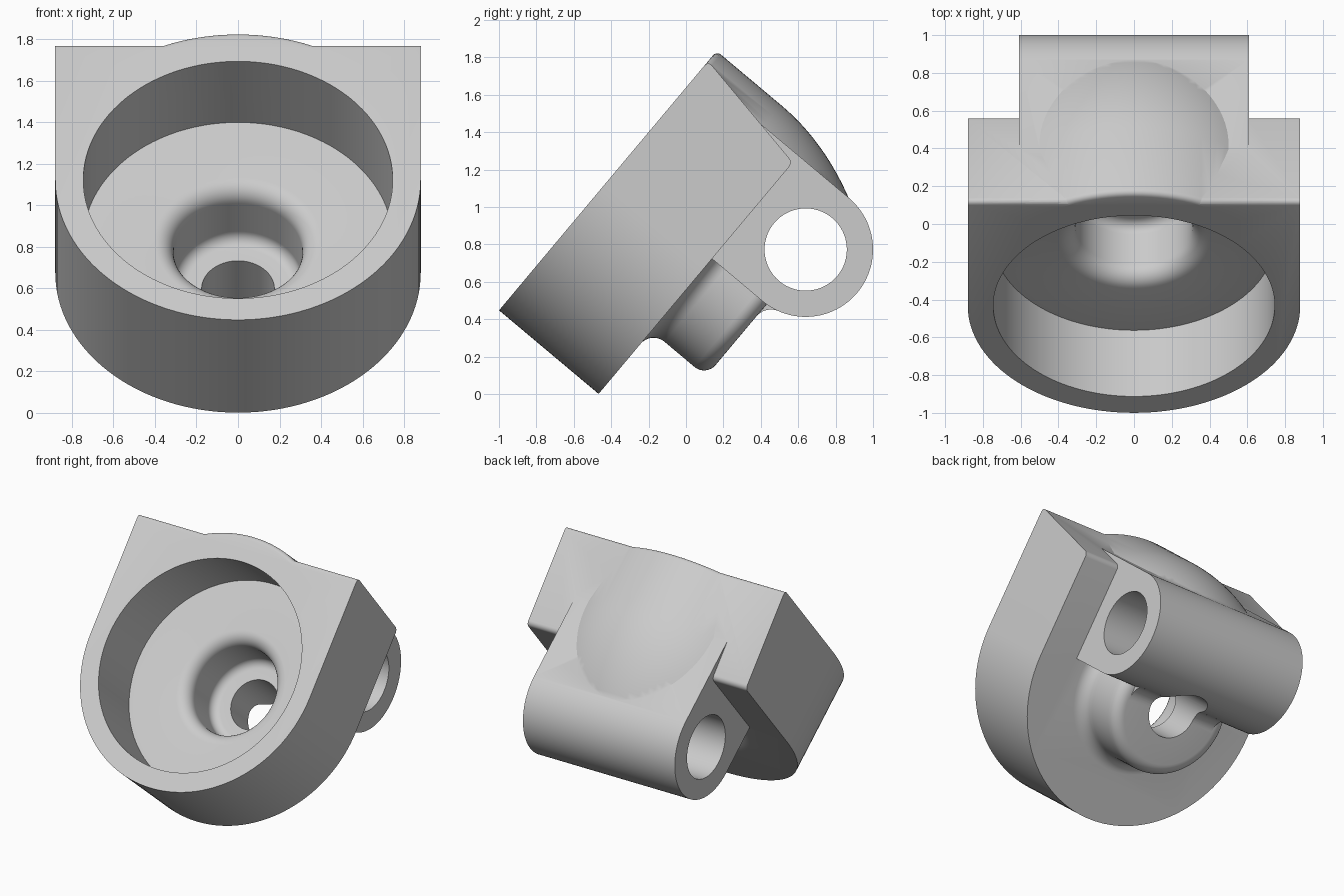
import bpy, bmesh
from math import sin, cos, pi, radians, sqrt
from mathutils import Vector

if "Cube" in bpy.data.objects:
    bpy.data.objects.remove(bpy.data.objects["Cube"], do_unlink=True)

# Local frame: y runs up the tilted front face, z points out of it; depth = -z
TILT = radians(50)
ORIGIN = (0, -0.434, 1.122)

grey = bpy.data.materials.new("light_grey")
grey.use_nodes = True
grey.diffuse_color = (0.6, 0.6, 0.6, 1)
grey.node_tree.nodes["Principled BSDF"].inputs["Base Color"].default_value = (0.6, 0.6, 0.6, 1)


def finish(name, bm):
    bmesh.ops.recalc_face_normals(bm, faces=bm.faces)
    mesh = bpy.data.meshes.new(name)
    bm.to_mesh(mesh)
    bm.free()
    mesh.materials.append(grey)
    obj = bpy.data.objects.new(name, mesh)
    bpy.context.collection.objects.link(obj)
    return obj


def arc(ca, cb, r, start, end, n):
    """Points on an arc, angles in degrees."""
    angles = [radians(start + (end - start) * i / n) for i in range(n + 1)]
    return [(ca + r * cos(t), cb + r * sin(t)) for t in angles]


def prism(points, direction):
    """Solid made by sweeping a flat outline along a vector."""
    bm = bmesh.new()
    face = bm.faces.new([bm.verts.new(p) for p in points])
    ext = bmesh.ops.extrude_face_region(bm, geom=[face])["geom"]
    verts = [g for g in ext if isinstance(g, bmesh.types.BMVert)]
    bmesh.ops.translate(bm, verts=verts, vec=direction)
    return bm


def side_prism(name, profile, half):
    """Sweep a (height, depth) profile across the width."""
    return finish(name, prism([(-half, u, -w) for u, w in profile], (2 * half, 0, 0)))


def revolve(name, profile, steps=128):
    """Turn a (radius, depth) profile around the cup axis."""
    bm = bmesh.new()
    verts = [bm.verts.new((r, 0, -w)) for r, w in profile]
    edges = [bm.edges.new(pair) for pair in zip(verts, verts[1:])]
    bmesh.ops.spin(bm, geom=verts + edges, cent=(0, 0, 0), axis=(0, 0, 1),
                   angle=2 * pi, steps=steps)
    bmesh.ops.remove_doubles(bm, verts=bm.verts, dist=0.0001)
    return finish(name, bm)


def combine(target, tool, operation):
    mod = target.modifiers.new("combine", 'BOOLEAN')
    mod.operation = operation
    mod.solver = 'EXACT'
    mod.object = tool
    bpy.context.view_layer.objects.active = target
    bpy.ops.object.modifier_apply(modifier=mod.name)
    bpy.data.objects.remove(tool, do_unlink=True)


# Main body: round below, square above, with a sloping top
R, DEPTH, TOP, TOP_BACK = 0.88, 0.695, 0.86, 0.735
outline = arc(0, 0, R, 180, 360, 64) + [(R, TOP), (-R, TOP)]
bm = prism([(x, y, 0) for x, y in outline], (0, 0, -DEPTH))
for v in bm.verts:
    if v.co.y > 0.5 and v.co.z < -0.1:
        v.co.y = TOP_BACK
top_edges = [e for e in bm.edges
             if all(v.co.y > 0.5 for v in e.verts)
             and abs(e.verts[0].co.x - e.verts[1].co.x) > 1]
bmesh.ops.bevel(bm, geom=top_edges, offset=0.03, segments=5, profile=0.5, affect='EDGES')
body = finish("socket_bracket", bm)

# Hinge lug with a rounded end
LU, LW, LR = 0.423, 1.047, 0.36
lug = side_prism("hinge_lug", [(LU + LR, 0.3)] + arc(LU, LW, LR, 0, 180, 48)
                 + [(LU - LR, 0.55)], 0.61)
combine(body, lug, 'UNION')

# Bulge over the cup, limited to the top of the body
bulge_profile = [(0, 0)] + arc(0.90, 0.03, 0.03, -90, 0, 5)
for i in range(17):
    w = 0.45 + 0.6 * i / 16
    bulge_profile.append((0.93 - (w - 0.45) ** 2 / 2.4, w))
bulge_profile.append((0, 1.05))
bulge = revolve("top_bulge", bulge_profile)
limit = side_prism("bulge_limit", [(0.6, -0.1), (1.2, -0.1), (1.2, 1.2), (0.6, 1.2)], 0.56)
combine(bulge, limit, 'INTERSECT')
combine(body, bulge, 'UNION')

# Rear boss with a flared base and rounded rim
END = 1.075
boss = revolve("rear_boss", [(0, 0.6), (0.53, 0.6)]
               + arc(0.53, DEPTH + 0.09, 0.09, -90, -180, 8)
               + arc(0.36, END - 0.08, 0.08, 0, 90, 8) + [(0, END)])
combine(body, boss, 'UNION')

# Fillet joining the boss end to the lug
FR = 0.1
fw = END + FR
fu = LU - sqrt((LR + FR) ** 2 - (fw - LW) ** 2)
touch = (Vector((LU, LW)) - Vector((fu, fw))).normalized() * FR
curve = []
for i in range(9):
    d = Vector((0, -FR)).lerp(touch, i / 8).normalized() * FR
    curve.append((fu + d.x, fw + d.y))
fillet = side_prism("boss_fillet", curve + [(LU - 0.1, LW), (fu, END - 0.04)], 0.35)
combine(body, fillet, 'UNION')

# Stepped cup bored through from the front
cup = revolve("cup_cutter", [(0, -0.1), (0.745, -0.1), (0.745, 0.457)]
              + arc(0.40, 0.547, 0.09, -90, -180, 8)
              + arc(0.25, 0.755, 0.06, 0, 90, 8)
              + [(0.175, 0.815), (0.175, 1.5), (0, 1.5)])
combine(body, cup, 'DIFFERENCE')

# Hinge pin hole
pin = side_prism("pin_cutter", arc(LU, LW, 0.22, 0, 354.375, 63), 1.2)
combine(body, pin, 'DIFFERENCE')

# Tilt into place and shade
body.rotation_euler = (TILT, 0, 0)
body.location = ORIGIN
bpy.ops.object.select_all(action='DESELECT')
body.select_set(True)
bpy.context.view_layer.objects.active = body
bpy.ops.object.shade_smooth_by_angle(angle=radians(30))
